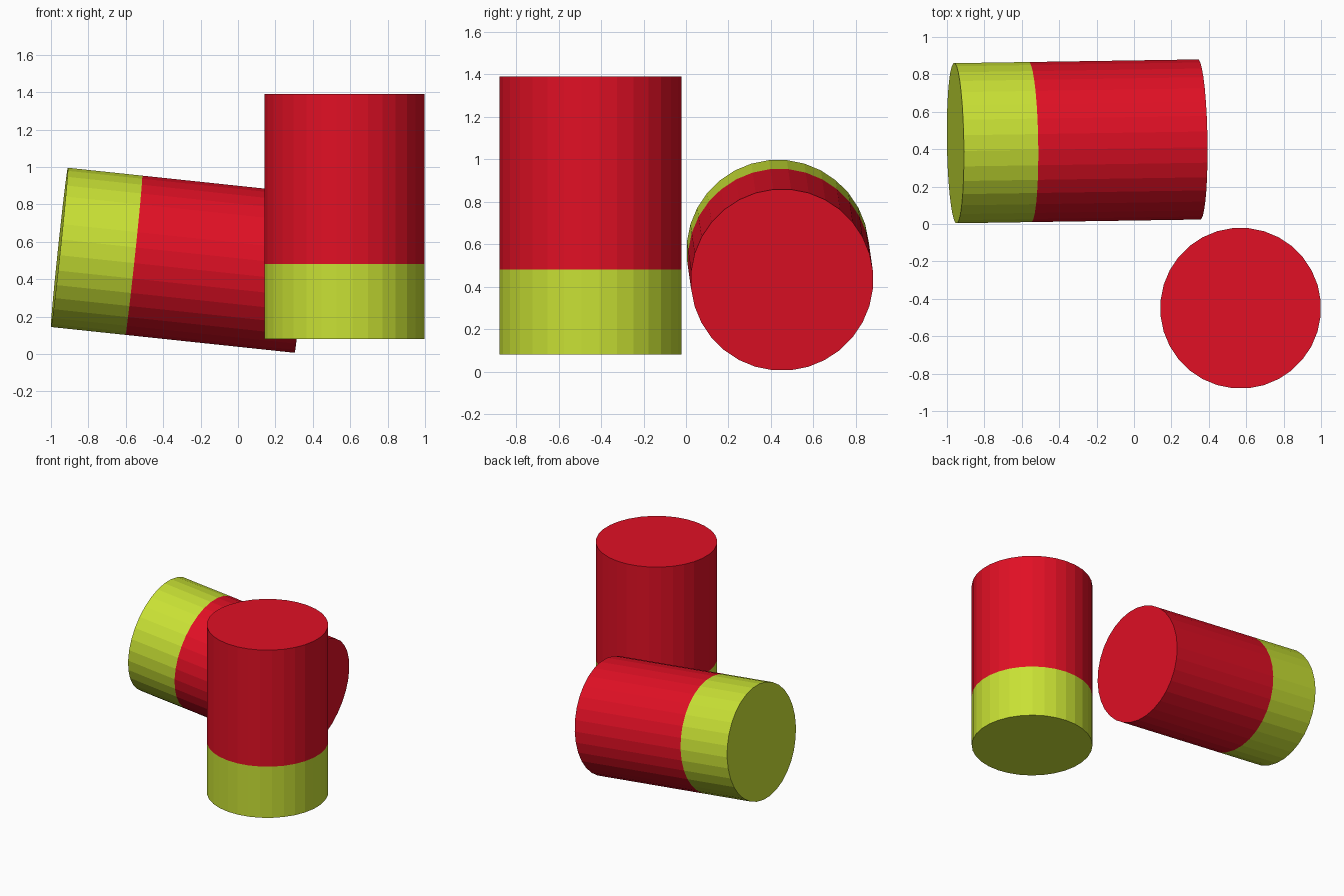
import bpy, bmesh, math
from mathutils import Matrix, Vector

if "Cube" in bpy.data.objects:
    bpy.data.objects.remove(bpy.data.objects["Cube"])

SIDES, RADIUS, LENGTH, BAND = 32, 0.43, 1.31, 0.40


def material(name, rgb):
    m = bpy.data.materials.new(name)
    m.diffuse_color = (*rgb, 1)
    m.use_nodes = True
    m.node_tree.nodes["Principled BSDF"].inputs["Base Color"].default_value = m.diffuse_color
    return m


RED = material("red", (0.75, 0.005, 0.018))
LIME = material("lime", (0.58, 0.75, 0.035))


def two_tone_cylinder(name, base, direction):
    """Closed cylinder starting at base, with a lime band at that end."""
    bm = bmesh.new()
    bmesh.ops.create_cone(bm, cap_ends=True, segments=SIDES,
                          radius1=RADIUS, radius2=RADIUS, depth=LENGTH,
                          matrix=Matrix.Translation((0, 0, LENGTH / 2))
                          @ Matrix.Rotation(math.pi / SIDES, 4, 'Z'))
    # colour boundary
    bmesh.ops.bisect_plane(bm, geom=bm.verts[:] + bm.edges[:] + bm.faces[:],
                           plane_co=(0, 0, BAND), plane_no=(0, 0, 1))
    for f in bm.faces:
        f.material_index = int(f.calc_center_median().z < BAND)
    mesh = bpy.data.meshes.new(name)
    bm.to_mesh(mesh)
    bm.free()
    mesh.materials.append(RED)
    mesh.materials.append(LIME)
    ob = bpy.data.objects.new(name, mesh)
    ob.location = base
    ob.rotation_euler = Vector(direction).to_track_quat('Z', 'Y').to_euler()
    bpy.context.collection.objects.link(ob)
    return ob


# standing cylinder, lime band at the bottom
two_tone_cylinder("upright_cylinder", (0.57, -0.45, 0.08), (0, 0, 1))
# lying cylinder, lime band at the raised left end
two_tone_cylinder("lying_cylinder", (-0.955, 0.432, 0.57), (1.304, 0.02, -0.138))
